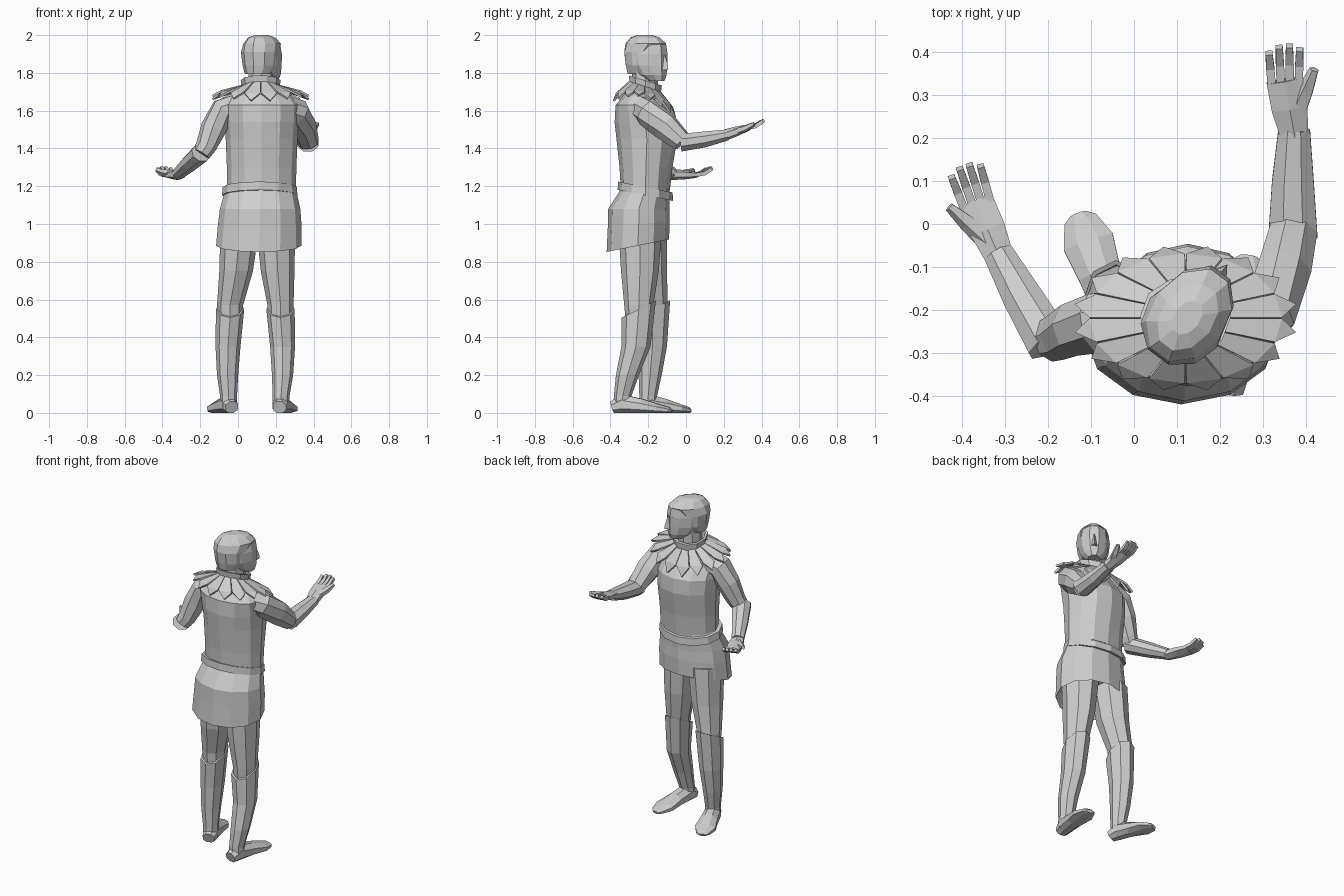
import bpy, bmesh
from math import sin, cos, pi, radians
from mathutils import Vector

cube = bpy.data.objects.get("Cube")
if cube:
    bpy.data.objects.remove(cube, do_unlink=True)

grey = bpy.data.materials.new("light grey")
grey.use_nodes = True
shade = (0.62, 0.62, 0.62, 1)
grey.diffuse_color = shade
grey.node_tree.nodes["Principled BSDF"].inputs["Base Color"].default_value = shade
UP = Vector((0, 0, 1))


def finish(name, bm):
    bmesh.ops.recalc_face_normals(bm, faces=bm.faces)
    mesh = bpy.data.meshes.new(name)
    bm.to_mesh(mesh)
    bm.free()
    mesh.materials.append(grey)
    obj = bpy.data.objects.new(name, mesh)
    bpy.context.scene.collection.objects.link(obj)
    return obj


def skin(name, rings, closed=False):
    """Bridge rings of points; cap the ends, or join last to first."""
    bm = bmesh.new()
    loops = [[bm.verts.new(p) for p in ring] for ring in rings]
    pairs = list(zip(loops, loops[1:]))
    if closed:
        pairs.append((loops[-1], loops[0]))
    else:
        bm.faces.new(loops[0])
        bm.faces.new(loops[-1])
    for a, b in pairs:
        for i in range(len(a)):
            j = (i + 1) % len(a)
            bm.faces.new((a[i], a[j], b[j], b[i]))
    return finish(name, bm)


def level(x, y, z, rx, ry, tilt=0, sides=8):
    """Horizontal ring whose height may slope from back to front."""
    angles = [2 * pi * i / sides for i in range(sides)]
    return [Vector((x + rx * cos(a), y + ry * sin(a), z + tilt * ry * sin(a)))
            for a in angles]


def loft(name, sections, sides=8, closed=False):
    rings = [level(*s, *([0] if len(s) < 6 else []), sides) for s in sections]
    return skin(name, rings, closed)


def tube(name, path, sides=8):
    """Rings across a path of (x, y, z, half width, half height)."""
    points = [Vector(p[:3]) for p in path]
    rings = []
    for i, p in enumerate(points):
        along = points[min(i + 1, len(points) - 1)] - points[max(i - 1, 0)]
        side = along.cross(UP).normalized()
        top = side.cross(along).normalized()
        ring = []
        for k in range(sides):
            a = 2 * pi * (k + 0.5) / sides
            v = p + side * path[i][3] * 1.05 * cos(a) + top * path[i][4] * 1.05 * sin(a)
            v.z = max(v.z, 0)
            ring.append(v)
        rings.append(ring)
    return skin(name, rings)


# Tunic, skirt and belt
loft("tunic_body", [
    (.125, -.215, 1.18, .182, .13),
    (.125, -.212, 1.30, .184, .14),
    (.125, -.207, 1.45, .19, .161),
    (.125, -.215, 1.54, .197, .163),
    (.125, -.247, 1.63, .2, .126),
    (.125, -.240, 1.68, .16, .09),
    (.125, -.220, 1.72, .08, .07)], 12)
loft("tunic_skirt", [
    (.11, -.245, .95, .19, .135, .2),
    (.11, -.255, .885, .226, .165, .2),
    (.115, -.25, 1.0, .221, .164, .1),
    (.117, -.25, 1.08, .213, .162),
    (.12, -.22, 1.17, .19, .134),
    (.125, -.215, 1.2, .18, .128)], 12)
loft("belt", [
    (.115, -.215, 1.152, .2, .147, -.2),
    (.115, -.215, 1.196, .196, .144, -.2),
    (.115, -.215, 1.196, .165, .12, -.2),
    (.115, -.215, 1.152, .165, .12, -.2)], 12, True)

# Pointed petals around the shoulders, hanging lower in front
PETALS = 16
for i in range(PETALS):
    mid = 2 * pi * (i + .5) / PETALS
    half = pi / PETALS * .97
    bm = bmesh.new()
    outline = []
    for turn, reach, drop in ((-half, 0, 0), (-half, .78, .6), (0, 1, 1),
                              (half, .78, .6), (half, 0, 0)):
        a = mid + turn
        rx, ry = .09 + .17 * reach, .08 + .085 * reach
        slope = .05 + .05 * sin(mid) ** 2 + .04 * max(0, sin(mid))
        z = 1.725 - .025 * sin(a) - drop * slope
        outline.append(bm.verts.new((.12 + rx * cos(a), -.22 + ry * sin(a), z)))
    bm.faces.new((outline[0], outline[1], outline[3], outline[4]))
    bm.faces.new(outline[1:4])
    petal = finish("collar_petal", bm)
    thick = petal.modifiers.new("thickness", "SOLIDIFY")
    thick.thickness = .012
    thick.offset = 0

# Standing collar and neck
loft("standing_collar", [
    (.12, -.215, 1.69, .095, .083, -.3),
    (.12, -.215, 1.76, .106, .092, -.3),
    (.12, -.215, 1.76, .092, .078, -.3),
    (.12, -.215, 1.69, .08, .07, -.3)], 10, True)
loft("neck", [
    (.12, -.22, 1.68, .07, .068),
    (.125, -.215, 1.82, .068, .07)])

# Head, hair, nose and brow, turned to one side
head_parts = [
    loft("head", [
        (0, .062, 1.757, .038, .052),
        (0, .035, 1.79, .068, .088),
        (0, .012, 1.84, .084, .113),
        (0, .002, 1.9, .088, .124),
        (0, 0, 1.95, .08, .119),
        (0, -.005, 1.985, .058, .085)], 10),
    loft("hair", [
        (0, -.04, 1.795, .07, .07),
        (0, -.025, 1.84, .089, .095),
        (0, -.025, 1.91, .097, .104),
        (0, -.003, 1.955, .089, .12),
        (0, -.008, 1.987, .062, .088),
        (0, -.01, 2, .03, .045)], 10),
    loft("nose", [
        (0, .115, 1.815, .02, .03),
        (0, .113, 1.832, .017, .032),
        (0, .11, 1.89, .009, .016)], 4),
    loft("brow", [
        (0, .09, 1.885, .05, .034),
        (0, .09, 1.9, .055, .036)], 6),
]
for part in head_parts:
    part.location = (.13, -.21, 0)
    part.rotation_euler.z = radians(-37)


def hand(name, wrist, knuckles, tip, thumb):
    """Open palm with four curled fingers and a thumb."""
    wrist, knuckles, tip, thumb = map(Vector, (wrist, knuckles, tip, thumb))
    side = (tip - wrist).cross(UP).normalized()
    middle = wrist.lerp(knuckles, .5)
    tube(name + "_palm", [(*wrist, .036, .028), (*middle, .046, .024),
                          (*knuckles, .046, .015)], 6)
    for k in (-1.5, -.5, .5, 1.5):
        base = knuckles.lerp(wrist, .1) + side * k * .021
        end = tip + side * k * .024 - (tip - knuckles) * .07 * k * k
        bend = base.lerp(end, .55) - UP * .01
        tube(name + "_finger", [(*base, .013, .014), (*bend, .013, .014),
                                (*end, .011, .012)], 4)
    root = wrist.lerp(knuckles, .2)
    bend = root.lerp(thumb, .6) - UP * .005
    tube(name + "_thumb", [(*root, .026, .02), (*bend, .02, .018),
                           (*thumb, .011, .011)], 5)


# Arms
tube("left_sleeve", [
    (.23, -.245, 1.625, .07, .065), (.312, -.2, 1.59, .07, .072),
    (.348, -.11, 1.515, .064, .072), (.37, -.02, 1.435, .057, .052)])
tube("left_forearm", [
    (.37, -.03, 1.43, .059, .048), (.37, .1, 1.448, .05, .043),
    (.373, .22, 1.472, .038, .03)])
hand("left_hand", (.373, .21, 1.472), (.35, .335, 1.512),
     (.35, .415, 1.55), (.42, .36, 1.53))
tube("right_sleeve", [
    (.02, -.22, 1.635, .07, .062), (-.08, -.23, 1.6, .072, .068),
    (-.128, -.24, 1.51, .064, .066), (-.17, -.26, 1.41, .055, .052),
    (-.195, -.27, 1.37, .05, .045)])
tube("right_forearm", [
    (-.195, -.28, 1.375, .055, .048), (-.26, -.17, 1.318, .047, .042),
    (-.315, -.07, 1.267, .036, .03)])
hand("right_hand", (-.312, -.08, 1.262), (-.37, .055, 1.26),
     (-.395, .135, 1.298), (-.43, .04, 1.285))

# Legs: thigh, slanted boot cuff, shoe
legs = {
    "left": ((.2, -.243), (.21, -.244), (.225, -.25), (.236, -.265), (.236, -.31),
             (.228, -.335), (.265, -.09)),
    "right": ((.01, -.215), (-.01, -.2), (-.042, -.175), (-.053, -.178), (-.055, -.19),
              (-.05, -.2), (-.125, .01)),
}
for name, (hip, thigh, knee, calf, shin, ankle, toe) in legs.items():
    loft(name + "_thigh", [
        (*hip, .98, .103, .115), (*thigh, .75, .089, .1),
        (*knee, .57, .069, .077), (*knee, .45, .06, .066)])
    loft(name + "_boot", [
        (*knee, .5, .06, .07, .5), (*knee, .55, .064, .08, .5),
        (*knee, .55, .075, .091, .5), (*calf, .35, .066, .077),
        (*shin, .2, .056, .061), (*ankle, .09, .045, .047),
        (*ankle, .02, .046, .049)])
    start, end = Vector(ankle), Vector(toe)
    shoe = []
    for t, width, height in ((-.22, .036, .035), (0, .046, .055), (.4, .052, .042),
                             (.75, .062, .027), (1, .04, .017), (1.06, .02, .01)):
        shoe.append((*start.lerp(end, t), height * .8, width, height))
    tube(name + "_shoe", shoe)
